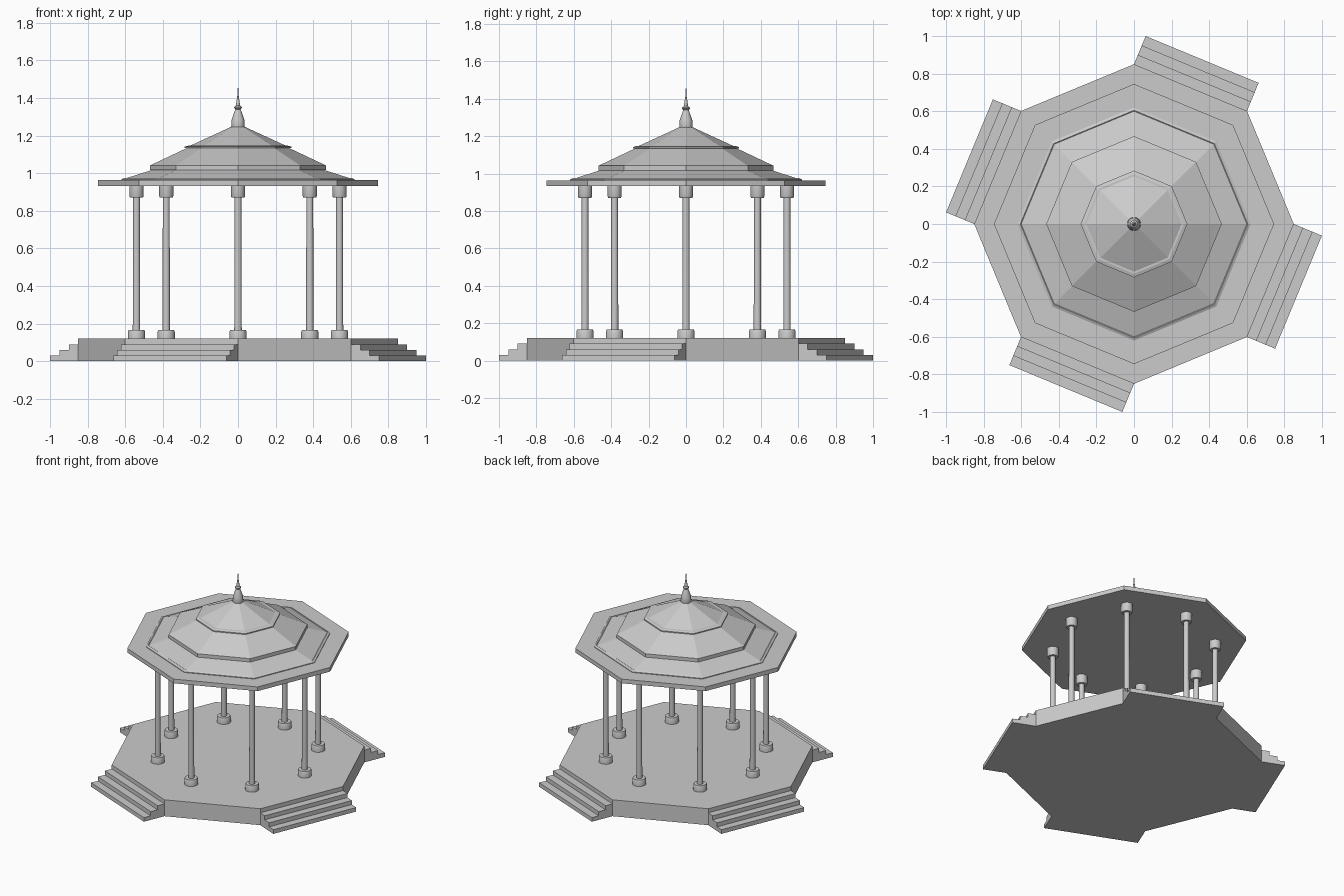
import bpy
import bmesh
from math import cos, sin, pi, radians

cube = bpy.data.objects.get("Cube")
if cube:
    bpy.data.objects.remove(cube, do_unlink=True)

stone = bpy.data.materials.new("pale_grey_stone")
stone.use_nodes = True
grey = (0.6, 0.6, 0.6, 1)
stone.diffuse_color = grey
stone.node_tree.nodes["Principled BSDF"].inputs["Base Color"].default_value = grey


def make_object(name, bm, smooth=False):
    bmesh.ops.recalc_face_normals(bm, faces=bm.faces)
    mesh = bpy.data.meshes.new(name)
    bm.to_mesh(mesh)
    bm.free()
    mesh.materials.append(stone)
    obj = bpy.data.objects.new(name, mesh)
    bpy.context.collection.objects.link(obj)
    if smooth:
        bpy.ops.object.select_all(action="DESELECT")
        bpy.context.view_layer.objects.active = obj
        obj.select_set(True)
        bpy.ops.object.shade_smooth_by_angle(angle=radians(35))
    return obj


def turned(name, profile, sides, centre=(0, 0), smooth=False):
    """Closed solid from (radius, height) rings, first corner on +x."""
    bm = bmesh.new()
    rings = []
    for r, z in profile:
        rings.append([bm.verts.new((centre[0] + r * cos(2 * pi * i / sides),
                                    centre[1] + r * sin(2 * pi * i / sides), z))
                      for i in range(sides)])
    for low, high in zip(rings, rings[1:]):
        for i in range(sides):
            j = (i + 1) % sides
            bm.faces.new((low[i], low[j], high[j], high[i]))
    bm.faces.new(rings[0])
    bm.faces.new(rings[-1])
    return make_object(name, bm, smooth)


# Octagonal platform
R, H = 0.85, 0.12
turned("platform", [(R, 0), (R, H)], 8)

# Stairs on every second platform side: stepped profile swept along the side
TREAD, RISE = 0.054, 0.03
apothem, half = R * cos(pi / 8), R * sin(pi / 8)
outline = [(apothem, 0), (apothem + 3 * TREAD, 0)]
for k in range(3):
    out = apothem + (3 - k) * TREAD
    outline += [(out, (k + 1) * RISE), (out - TREAD, (k + 1) * RISE)]
for n in range(4):
    a = radians(-22.5 + 90 * n)
    bm = bmesh.new()
    ends = [[bm.verts.new((d * cos(a) - s * sin(a), d * sin(a) + s * cos(a), z))
             for d, z in outline] for s in (-half, half)]
    for end in ends:
        bm.faces.new(end)
    for i in range(len(outline)):
        j = (i + 1) % len(outline)
        bm.faces.new((ends[0][i], ends[0][j], ends[1][j], ends[1][i]))
    make_object(f"stairs_{n + 1}", bm)

# Ring of eight columns with round footings and capitals
for n in range(8):
    a = n * pi / 4
    spot = (0.54 * cos(a), 0.54 * sin(a))
    turned(f"column_footing_{n + 1}",
           [(0.046, H), (0.046, 0.155), (0.042, 0.165)], 24, spot, True)
    turned(f"column_shaft_{n + 1}", [(0.02, 0.16), (0.018, 0.88)], 24, spot, True)
    turned(f"column_capital_{n + 1}",
           [(0.034, 0.87), (0.038, 0.88), (0.038, 0.935)], 24, spot, True)

# Tiered octagonal roof
turned("roof_slab", [(0.745, 0.932), (0.745, 0.963)], 8)
turned("lower_roof", [(0.62, 0.963), (0.62, 0.968), (0.605, 0.975),
                      (0.6, 0.972), (0.45, 1.02)], 8)
turned("middle_roof", [(0.467, 1.017), (0.467, 1.042), (0.27, 1.135)], 8)
turned("upper_roof_rim", [(0.284, 1.134), (0.284, 1.141), (0.265, 1.147)], 8)
turned("upper_roof", [(0.26, 1.144), (0.03, 1.25)], 8)

# Finial with collar and spike
turned("finial", [(0.034, 1.243), (0.036, 1.25), (0.034, 1.285), (0.018, 1.33),
                  (0.014, 1.34), (0.021, 1.347), (0.021, 1.353), (0.011, 1.36),
                  (0.008, 1.385), (0.004, 1.41), (0.001, 1.46)], 16, smooth=True)
